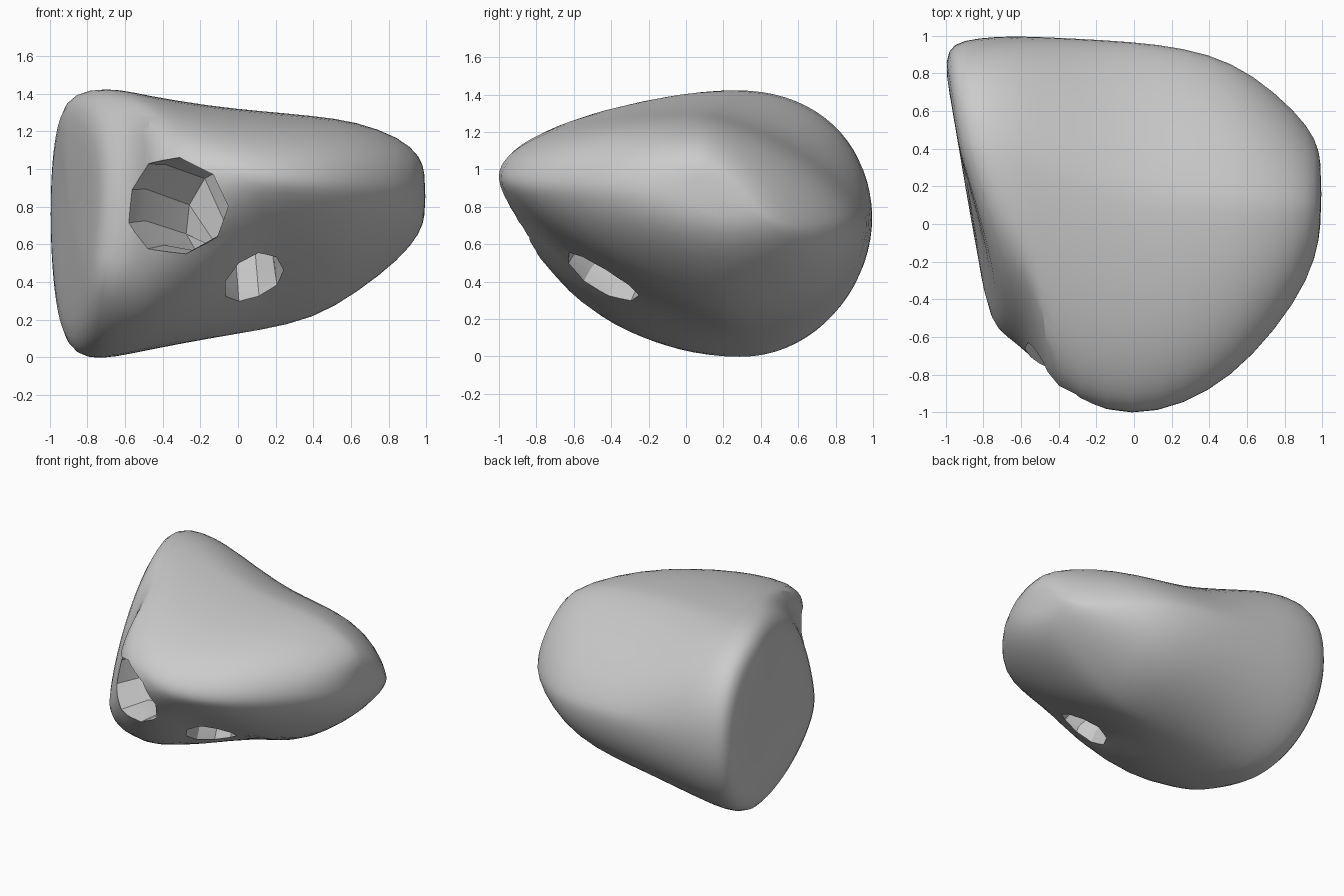
import bpy, bmesh
from math import sin, cos, pi
from mathutils import Vector

if "Cube" in bpy.data.objects:
    bpy.data.objects.remove(bpy.data.objects["Cube"])

SEGMENTS = 36

stone = bpy.data.materials.new("light grey stone")
stone.use_nodes = True
stone.diffuse_color = (0.6, 0.6, 0.6, 1)
stone.node_tree.nodes["Principled BSDF"].inputs["Base Color"].default_value = stone.diffuse_color


def mix(a, b, t):
    t = min(max(t, 0), 1)
    return a + (b - a) * t


def loft(name, rings):
    """Skin a list of closed rings and cap both ends."""
    bm = bmesh.new()
    loops = [[bm.verts.new(p) for p in ring] for ring in rings]
    for a, b in zip(loops, loops[1:]):
        for i in range(len(a)):
            j = (i + 1) % len(a)
            bm.faces.new((a[i], a[j], b[j], b[i]))
    bm.faces.new(loops[0])
    bm.faces.new(loops[-1])
    bmesh.ops.recalc_face_normals(bm, faces=bm.faces)
    mesh = bpy.data.meshes.new(name)
    bm.to_mesh(mesh)
    bm.free()
    mesh.materials.append(stone)
    obj = bpy.data.objects.new(name, mesh)
    bpy.context.collection.objects.link(obj)
    return obj


def power(value, n):
    return abs(value) ** (2 / n)


def section(s, front, back, low, high, ridge, slope):
    """One slanted slice: four quarter curves between its extreme points."""
    t = (s + 0.8) / 1.7
    rear = max(mix(0.76, 0.68, t), low + 0.06)
    peak = mix(0.28, 0.08, (s + 0.7) / 0.8)
    keel = mix(0.3, 0.22, t)
    crown = mix(2.2, 1.5, (s + 0.7) / 0.6)
    brow = mix(2.2, 2, (s + 0.6) / 0.4)
    lean = mix(-0.17, 0, (s + 0.75) / 0.4)
    tilt = mix(0.15, 0, (s + 0.75) / 0.25)
    ring = []
    for i in range(SEGMENTS):
        a = 2 * pi * i / SEGMENTS
        c, d = cos(a), sin(a)
        if d < 0:
            n = slope if c < 0 else 2
        else:
            n = brow if c < 0 else crown
        middle_y = peak if d >= 0 else keel
        middle_z = rear if c >= 0 else ridge
        y = middle_y + ((back if c >= 0 else front) - middle_y) * power(c, n)
        z = middle_z + ((high if d >= 0 else low) - middle_z) * power(d, n)
        # the left wall leans inward towards its upper front corner
        inward = tilt * max(0, z - 0.4) * max(0, 0.4 - y)
        ring.append((s + lean * y + inward, y, z))
    return ring


# Body slices from the flat left end to the blunt right end:
# position, front, back, low, high, height of front ridge, underside fullness
stations = [
    (-0.86, -0.2, 0.6, 0.4, 1.1, 0.65, 1.8),
    (-0.865, -0.47, 0.8, 0.17, 1.28, 0.58, 1.8),
    (-0.835, -0.57, 0.93, 0.05, 1.38, 0.52, 1.8),
    (-0.75, -0.64, 0.98, -0.015, 1.43, 0.55, 1.85),
    (-0.61, -0.75, 1, 0, 1.425, 0.82, 2.1),
    (-0.49, -0.88, 1, 0.03, 1.395, 1, 2.3),
    (-0.14, -1.01, 0.98, 0.1, 1.335, 0.98, 1.85),
    (0.12, -1.015, 0.96, 0.14, 1.31, 0.94, 1.25),
    (0.4, -0.9, 0.91, 0.2, 1.285, 0.92, 1.35),
    (0.63, -0.71, 0.8, 0.34, 1.255, 0.91, 1.5),
    (0.86, -0.42, 0.6, 0.52, 1.17, 0.9, 1.7),
    (0.97, -0.18, 0.45, 0.66, 1.07, 0.88, 1.8),
    (0.995, 0.02, 0.32, 0.76, 0.97, 0.86, 2),
]
body = loft("hollowed_rock", [section(*s) for s in stations])
smooth = body.modifiers.new("rounding", "SUBSURF")
smooth.levels = 1

# Bent tunnel joining the front opening to the underside opening
path = [
    ((-0.45, -1.15, 0.79), 0.28),
    ((-0.36, -0.88, 0.8), 0.25),
    ((-0.27, -0.6, 0.81), 0.22),
    ((-0.12, -0.38, 0.78), 0.21),
    ((0.03, -0.34, 0.66), 0.18),
    ((0.08, -0.43, 0.46), 0.17),
    ((0.1, -0.54, 0.25), 0.18),
]
points = [Vector(p) for p, r in path]
rings = []
for i, (p, r) in enumerate(path):
    along = points[min(i + 1, len(path) - 1)] - points[max(i - 1, 0)]
    side = Vector((0.8, mix(-0.5, 0, i / 5), 0))
    side = (side - along * side.dot(along) / along.length_squared).normalized()
    up = along.normalized().cross(side)
    wide = mix(1.4, 0.95, i / 4)
    tall = mix(1, 1.3, i / 5)
    rings.append([points[i] + r * (side * cos(a) * wide + up * sin(a) * tall)
                  for a in (2 * pi * k / 9 for k in range(9))])
tunnel = loft("tunnel_cutter", rings)
tunnel.hide_render = True

cut = body.modifiers.new("tunnel", "BOOLEAN")
cut.operation = "DIFFERENCE"
cut.solver = "EXACT"
cut.object = tunnel

bpy.ops.object.select_all(action="DESELECT")
body.select_set(True)
bpy.context.view_layer.objects.active = body
bpy.ops.object.convert(target="MESH")
bpy.data.objects.remove(tunnel)
bpy.ops.object.shade_smooth_by_angle(angle=0.5)
